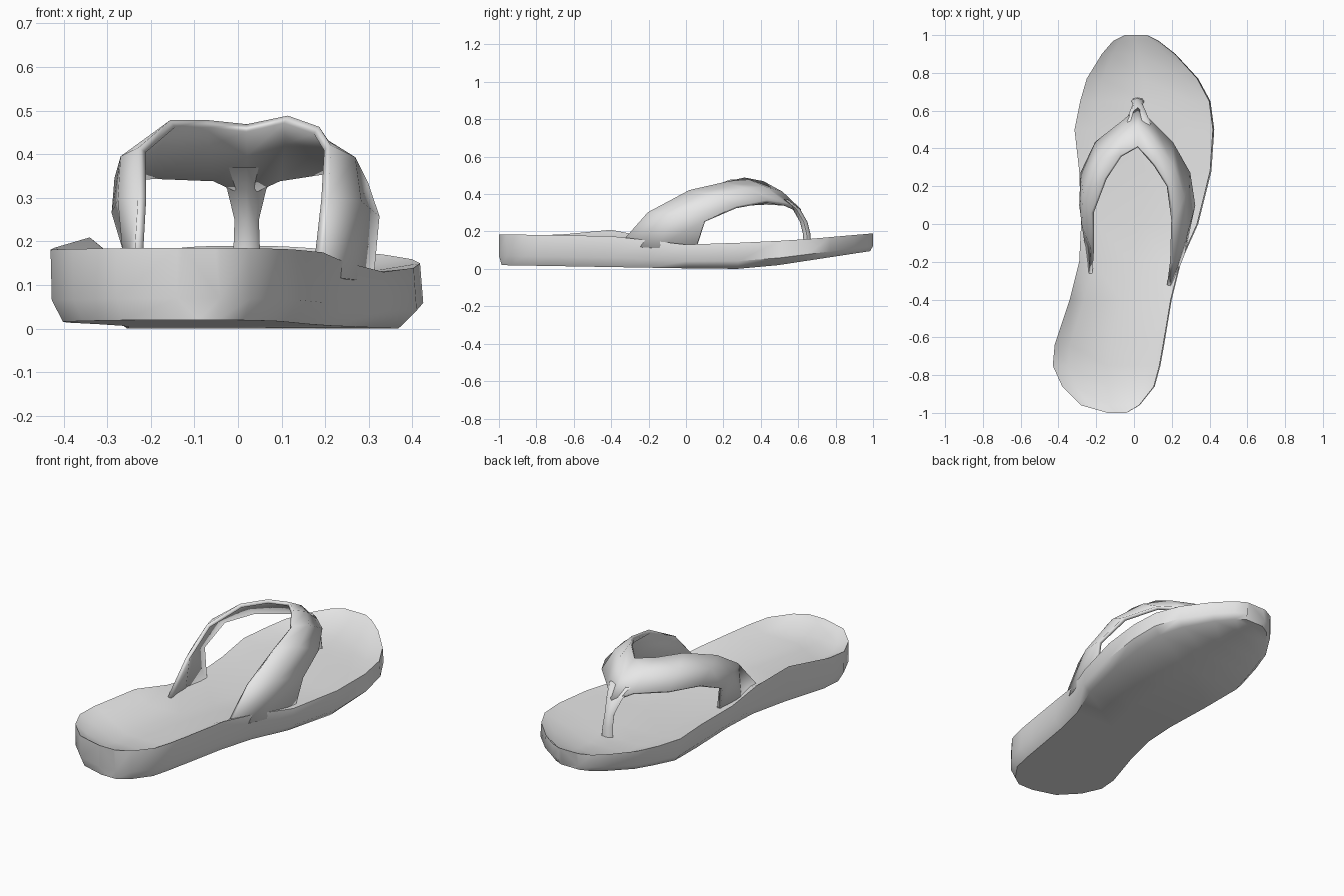
import bpy
import bmesh
import math
from mathutils import Vector

default_cube = bpy.data.objects.get("Cube")
if default_cube:
    bpy.data.objects.remove(default_cube, do_unlink=True)

grey = bpy.data.materials.new("plain grey")
grey.use_nodes = True
grey.diffuse_color = (0.8, 0.8, 0.8, 1)
grey.node_tree.nodes["Principled BSDF"].inputs["Base Color"].default_value = grey.diffuse_color


def loft(name, rows, closed=False, thickness=0.0, angle=50):
    """Skin a surface over equal rows of points; closed rows get end caps."""
    bm = bmesh.new()
    grid = [[bm.verts.new(point) for point in row] for row in rows]
    count = len(grid[0])
    for first, second in zip(grid, grid[1:]):
        for i in range(count if closed else count - 1):
            j = (i + 1) % count
            bm.faces.new((first[i], first[j], second[j], second[i]))
    if closed:
        bm.faces.new(grid[0])
        bm.faces.new(grid[-1])
    bmesh.ops.recalc_face_normals(bm, faces=bm.faces)
    mesh = bpy.data.meshes.new(name)
    bm.to_mesh(mesh)
    bm.free()
    mesh.materials.append(grey)
    obj = bpy.data.objects.new(name, mesh)
    bpy.context.collection.objects.link(obj)
    if thickness:
        shell = obj.modifiers.new("thickness", "SOLIDIFY")
        shell.thickness = thickness
        shell.offset = 0
    bpy.ops.object.select_all(action="DESELECT")
    obj.select_set(True)
    bpy.context.view_layer.objects.active = obj
    bpy.ops.object.shade_smooth_by_angle(angle=math.radians(angle))
    return obj


def blend(keys, y):
    """Interpolate a value along the length from (y, value) pairs."""
    for (y_start, start), (y_end, end) in zip(keys, keys[1:]):
        if y <= y_end:
            return start + (end - start) * (y - y_start) / (y_end - y_start)
    return keys[-1][1]


# Sole: outline as (y, right edge, left edge), heights along the length
outline = [(-1, -.14, -.04), (-.96, -.28, .03), (-.86, -.38, .11),
           (-.75, -.43, .14), (-.64, -.42, .16), (-.4, -.34, .2),
           (-.2, -.29, .25), (0, -.28, .34), (.28, -.29, .41),
           (.5, -.315, .425), (.65, -.285, .405), (.77, -.25, .34),
           (.9, -.17, .22), (.97, -.11, .13), (1, -.05, .07)]
top_heights = [(-1, .185), (-.4, .175), (0, .13), (.3, .14), (.6, .155), (1, .19)]
bottom_heights = [(-1, .02), (0, .003), (.3, 0), (.5, .02), (1, .095)]
dish_depths = [(-1, 0), (-.86, .035), (-.4, .03), (0, .005), (.4, .01), (.85, .035), (1, 0)]
arch_rise = [(-.7, 0), (-.35, .04), (-.1, 0)]


def sole_section(y, right, left):
    centre, half = (left + right) / 2, (left - right) / 2
    top, bottom = blend(top_heights, y), blend(bottom_heights, y)
    dish = blend(dish_depths, y)
    arch = max(0, blend(arch_rise, y)) if y > -.7 else 0
    side = bottom + (top - bottom) * .3
    shape = [(-.9, bottom), (0, bottom), (.88, bottom), (1, side), (.98, top),
             (.72, top - dish), (0, top - dish), (-.72, top - dish),
             (-1, top + arch), (-.99, side)]
    return [(centre + half * u, y * (.985 if z == bottom else 1), z) for u, z in shape]


loft("sole", [sole_section(*station) for station in outline], closed=True)

# Strap: pairs of rear upper edge and front lower edge, left foot to right foot
strap_edges = [((.18, -.36, .12), (.3, .05, .1)),
               ((.2, -.2, .3), (.315, .1, .255)),
               ((.205, .02, .415), (.29, .27, .33)),
               ((.18, .2, .455), (.2, .43, .36)),
               ((.11, .31, .48), (.1, .53, .345)),
               ((.02, .41, .46), (.02, .61, .31)),
               ((-.07, .36, .47), (-.06, .54, .345)),
               ((-.15, .24, .47), (-.2, .43, .35)),
               ((-.22, .06, .41), (-.275, .27, .34)),
               ((-.22, -.12, .3), (-.28, .1, .265)),
               ((-.23, -.27, .13), (-.23, .05, .1))]
strap_rows = []
for rear, front in strap_edges:
    rear, front = Vector(rear), Vector(front)
    middle = (rear + front) / 2
    outward = Vector((middle.x, 0, middle.z - .1)).normalized()
    strap_rows.append([rear, middle + outward * .02, front])
loft("strap", strap_rows, thickness=.02, angle=60)

# Toe post: flared under the strap, narrow in the middle
post_rings = [(.53, .37, .07), (.59, .32, .045), (.63, .25, .028),
              (.645, .19, .03), (.65, .12, .036)]
sides = 8
post_rows = []
for y, z, radius in post_rings:
    turns = [math.tau * i / sides for i in range(sides)]
    post_rows.append([(.02 + radius * math.cos(a), y + .02 * math.sin(a), z) for a in turns])
loft("toe_post", post_rows, closed=True)
